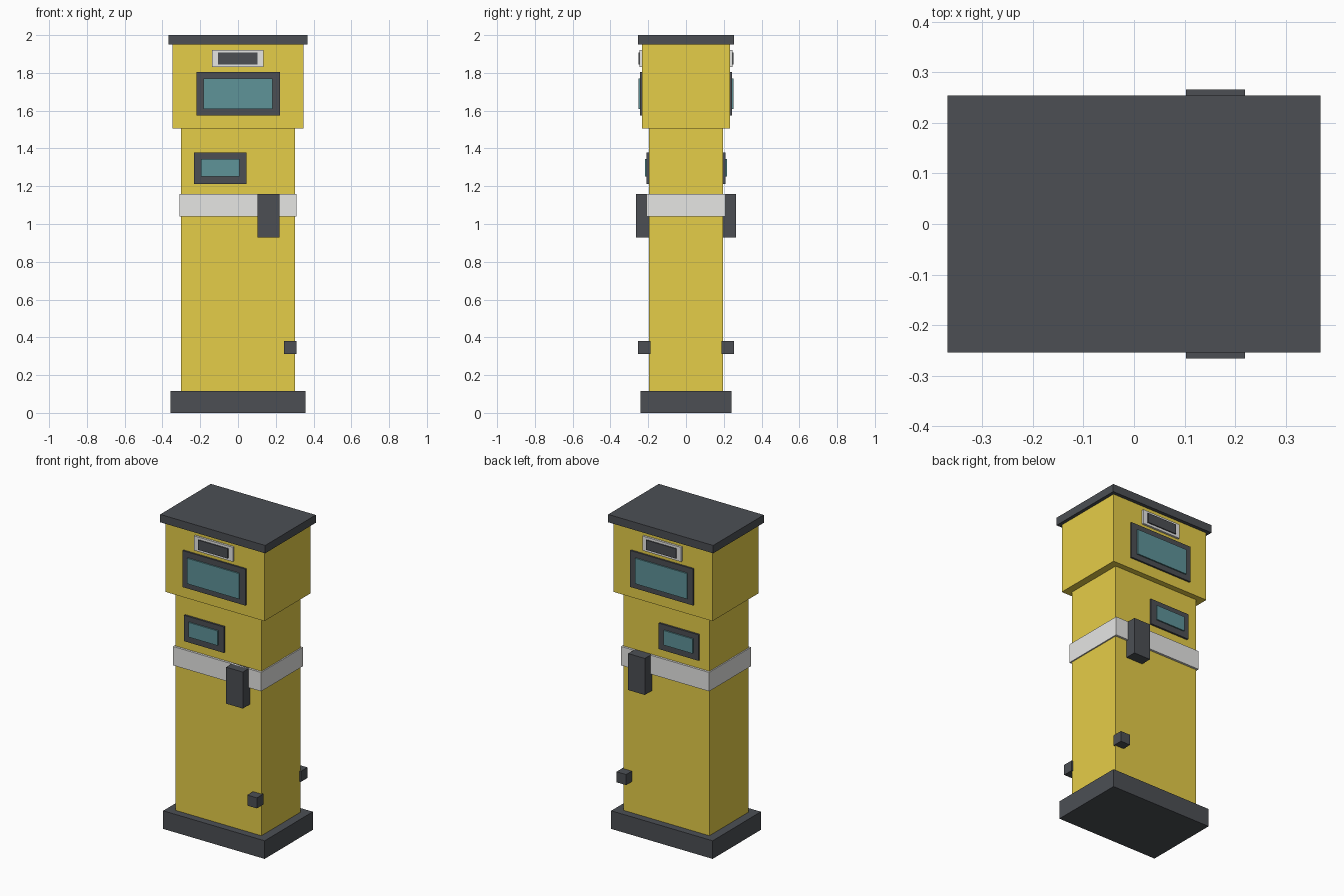
import bpy
import bmesh

if "Cube" in bpy.data.objects:
    bpy.data.objects.remove(bpy.data.objects["Cube"])


def material(name, rgb):
    """Flat colour given as sRGB 0-255, stored as linear."""
    lin = [((c / 255 + 0.055) / 1.055) ** 2.4 for c in rgb]
    m = bpy.data.materials.new(name)
    m.diffuse_color = (*lin, 1)
    m.use_nodes = True
    m.node_tree.nodes["Principled BSDF"].inputs["Base Color"].default_value = m.diffuse_color
    return m


YELLOW = material("yellow_paint", (229, 205, 72))
DARK = material("dark_grey", (76, 79, 84))
LIGHT = material("light_grey", (230, 230, 228))
GLASS = material("teal_glass", (94, 147, 153))


def box(name, x, y, z, mat):
    """Box from (min, max) ranges on each axis."""
    bm = bmesh.new()
    bmesh.ops.create_cube(bm, size=1)
    for v in bm.verts:
        v.co = [r[0] if c < 0 else r[1] for c, r in zip(v.co, (x, y, z))]
    mesh = bpy.data.meshes.new(name)
    bm.to_mesh(mesh)
    bm.free()
    mesh.materials.append(mat)
    ob = bpy.data.objects.new(name, mesh)
    bpy.context.collection.objects.link(ob)
    return ob


def centred(name, half_x, half_y, z, mat):
    return box(name, (-half_x, half_x), (-half_y, half_y), z, mat)


def both_faces(name, x, y, z, mat):
    """Part on the front, mirrored to the back."""
    ob = box(name, x, (-y[1], -y[0]), z, mat)
    mod = ob.modifiers.new("mirror_to_back", 'MIRROR')
    mod.use_axis = (False, True, False)


# Cabinet
centred("base_plinth", 0.357, 0.242, (0, 0.115), DARK)
centred("body", 0.302, 0.196, (0.115, 1.505), YELLOW)
centred("band", 0.31, 0.21, (1.04, 1.16), LIGHT)
centred("head", 0.348, 0.232, (1.505, 1.95), YELLOW)
centred("cap", 0.369, 0.254, (1.95, 2.0), DARK)

# Top sign
both_faces("sign_plate", (-0.137, 0.135), (0.231, 0.245), (1.83, 1.922), LIGHT)
both_faces("sign_panel", (-0.105, 0.104), (0.244, 0.252), (1.845, 1.907), DARK)

# Large display
both_faces("display_frame", (-0.22, 0.222), (0.231, 0.243), (1.574, 1.806), DARK)
both_faces("display_glass", (-0.182, 0.182), (0.242, 0.251), (1.608, 1.77), GLASS)

# Small display
both_faces("small_display_frame", (-0.233, 0.046), (0.195, 0.208), (1.213, 1.378), DARK)
both_faces("small_display_glass", (-0.197, 0.007), (0.207, 0.216), (1.252, 1.345), GLASS)

# Nozzle holster and hose outlet
both_faces("nozzle_holster", (0.103, 0.22), (0.195, 0.266), (0.928, 1.16), DARK)
both_faces("hose_outlet", (0.243, 0.311), (0.187, 0.254), (0.313, 0.38), DARK)
